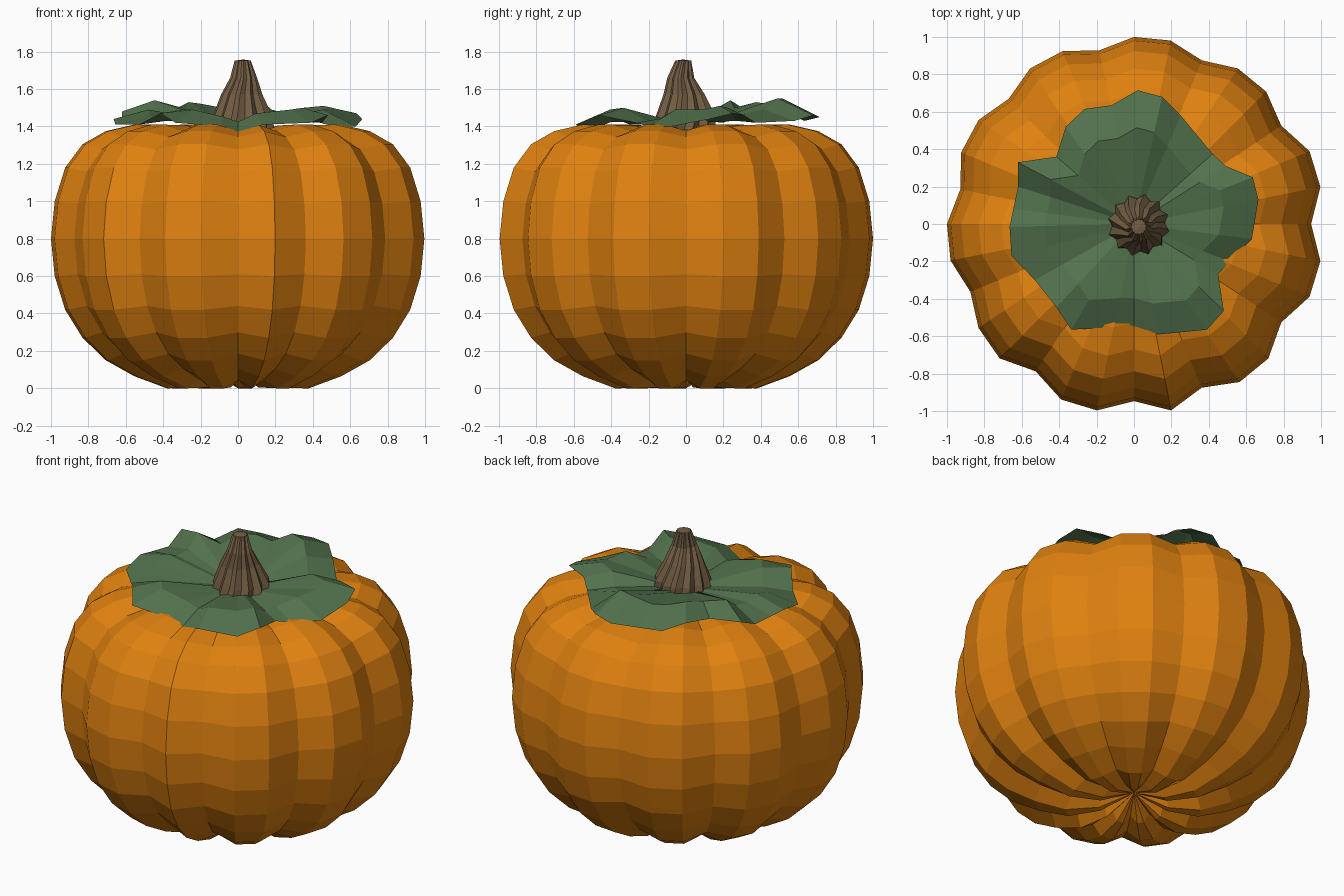
import bpy, math


def material(name, rgb):
    m = bpy.data.materials.new(name)
    m.diffuse_color = (*rgb, 1)
    return m


def make(name, verts, faces, mat):
    me = bpy.data.meshes.new(name)
    me.from_pydata(verts, [], faces)
    me.materials.append(mat)
    ob = bpy.data.objects.new(name, me)
    bpy.context.collection.objects.link(ob)
    return ob


def loft(rings, cap_start=None, cap_end=None):
    """Join equal closed rings with quads; caps are pole points."""
    n = len(rings[0])
    verts = [v for r in rings for v in r]
    faces = [(k * n + i, k * n + (i + 1) % n, (k + 1) * n + (i + 1) % n, (k + 1) * n + i)
             for k in range(len(rings) - 1) for i in range(n)]
    if cap_start:
        verts.append(cap_start)
        p = len(verts) - 1
        faces += [(p, (i + 1) % n, i) for i in range(n)]
    if cap_end:
        verts.append(cap_end)
        p = len(verts) - 1
        b = (len(rings) - 1) * n
        faces += [(p, b + i, b + (i + 1) % n) for i in range(n)]
    return verts, faces


orange = material("pumpkin orange", (0.74, 0.22, 0.005))
green = material("leaf green", (0.085, 0.168, 0.074))
brown = material("stem brown", (0.17, 0.11, 0.056))

# Pumpkin body: 32-sided lathe with scaled-in grooves
grooves = {0, 3, 6, 9, 12, 15, 18, 21, 24, 26, 29}
profile = [(0.195, 0.005), (0.38, 0.0), (0.555, 0.065), (0.707, 0.15), (0.831, 0.27),
           (0.924, 0.42), (0.98, 0.6), (1.0, 0.8), (0.98, 1.0), (0.924, 1.18),
           (0.831, 1.305), (0.707, 1.375), (0.555, 1.41), (0.38, 1.405), (0.195, 1.37)]
rings = []
for r, z in profile:
    ring = []
    for i in range(32):
        a = i * math.tau / 32
        s = 1.0 if 3 < i < 20 else 1.016
        sz = 1.0
        if i in grooves:
            s = 0.947
            sz = 0.945
        ring.append((r * s * math.cos(a), r * s * math.sin(a), 0.8 + (z - 0.8) * sz))
    rings.append(ring)
make("pumpkin_body", *loft(rings, (0, 0, 0.09), (0, 0, 1.33)), orange)

# Leaf collar: outline x, y, edge height, fold height
outline = [(.02, .715, 1.45, 1.55), (.15, .68, 1.46, 1.55), (.25, .58, 1.43, 1.49),
           (.42, .375, 1.42, 1.43), (.49, .31, 1.46, 1.50), (.635, .25, 1.47, 1.51),
           (.665, .13, 1.44, 1.49), (.63, -.08, 1.40, 1.49), (.51, -.20, 1.40, 1.44),
           (.45, -.27, 1.42, 1.42), (.48, -.465, 1.46, 1.50), (.39, -.565, 1.42, 1.49),
           (.135, -.59, 1.41, 1.47), (0, -.55, 1.37, 1.425), (-.1, -.55, 1.40, 1.45),
           (-.335, -.565, 1.42, 1.49), (-.415, -.445, 1.47, 1.49), (-.53, -.30, 1.41, 1.43),
           (-.655, -.17, 1.41, 1.46), (-.665, -.015, 1.44, 1.49), (-.645, .08, 1.43, 1.46),
           (-.62, .20, 1.42, 1.47), (-.62, .33, 1.48, 1.54), (-.415, .36, 1.46, 1.50),
           (-.365, .52, 1.48, 1.53), (-.265, .615, 1.44, 1.52), (-.12, .635, 1.43, 1.50)]
outline.reverse()
inner = [(x * 0.15, y * 0.15, 1.42) for x, y, _, _ in outline]
fold = [(x * 0.72, y * 0.72, f) for x, y, _, f in outline]
edge = [(x, y, e) for x, y, e, _ in outline]
make("leaf_collar", *loft([edge, fold, inner]), green)

# Stem: fluted, tapering, slightly bent and twisted
stem = [(0.172, 1.38, 0.025, -0.01), (0.155, 1.46, 0.025, -0.002), (0.108, 1.57, 0.02, -0.01),
        (0.07, 1.66, 0.03, -0.028), (0.042, 1.752, 0.025, -0.015)]
rings = []
for k, (r, z, cx, cy) in enumerate(stem):
    ring = []
    for i in range(24):
        a = i * math.tau / 24 + k * 0.09
        f = r * (1.03 if i % 2 else 0.87)
        ring.append((cx + f * math.cos(a), cy + f * math.sin(a), z))
    rings.append(ring)
make("stem", *loft(rings, None, (0.03, -0.015, 1.758)), brown)
